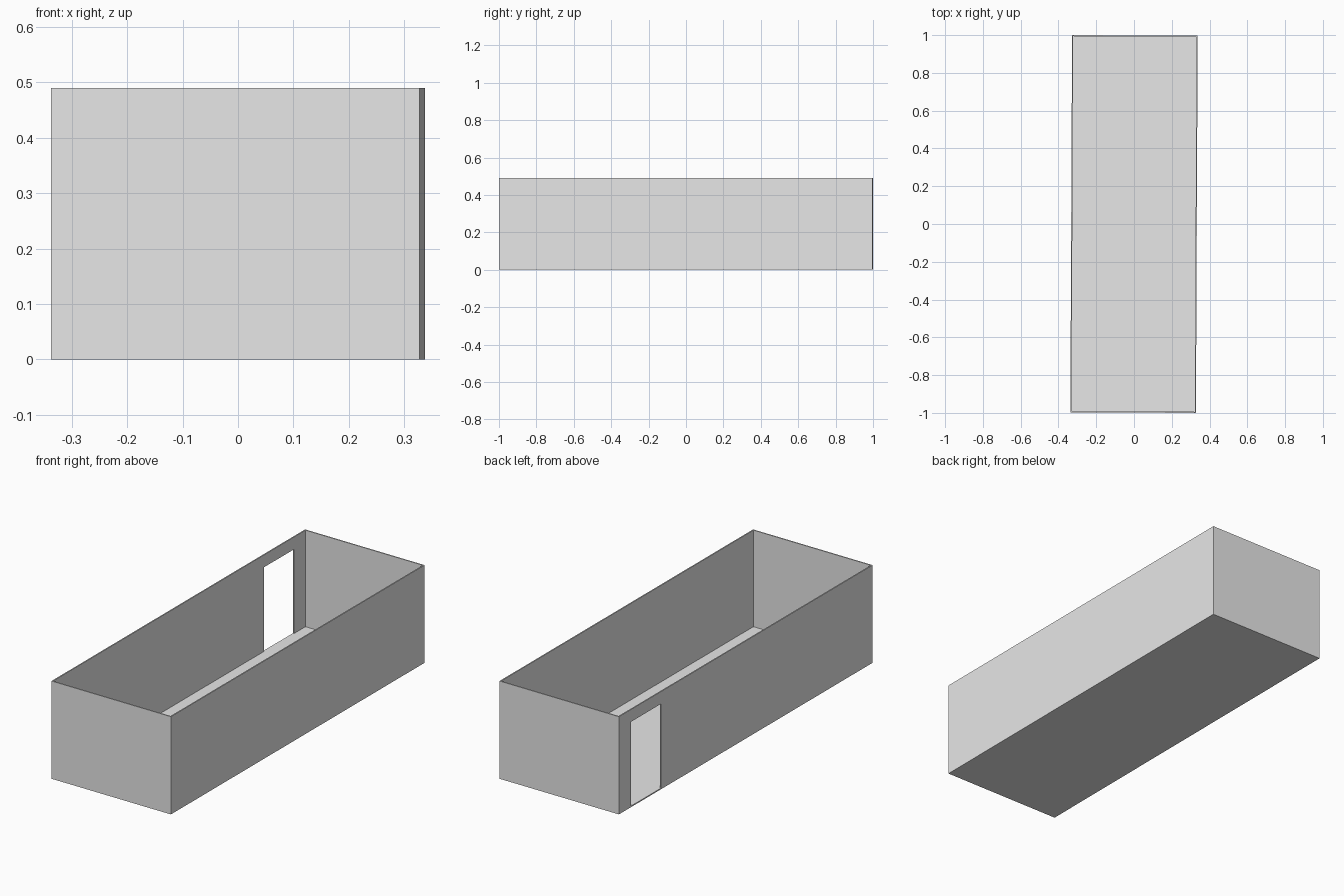
import bpy
from mathutils import Matrix, Vector

cube = bpy.data.objects.get("Cube")
if cube:
    bpy.data.objects.remove(cube, do_unlink=True)

WIDTH, LENGTH, HEIGHT = 0.665, 1.997, 0.49
WALL = 0.006          # thickness of walls and floor
TURN = Matrix.Rotation(-0.0046, 4, 'Z')   # the box sits slightly askew

grey = bpy.data.materials.new("light grey")
grey.use_nodes = True
grey.diffuse_color = (0.8, 0.8, 0.8, 1)
grey.node_tree.nodes["Principled BSDF"].inputs["Base Color"].default_value = (0.8, 0.8, 0.8, 1)


def box(name, low, high):
    """Axis-aligned box between two corners, turned with the model."""
    low, high = Vector(low), Vector(high)
    bpy.ops.mesh.primitive_cube_add(size=1)
    obj = bpy.context.object
    obj.name = name
    place = Matrix.Translation((low + high) / 2) @ Matrix.Diagonal((*(high - low), 1))
    obj.data.transform(TURN @ place)
    obj.data.materials.append(grey)
    return obj


def cut(target, cutter):
    mod = target.modifiers.new("cut", 'BOOLEAN')
    mod.operation = 'DIFFERENCE'
    mod.solver = 'EXACT'
    mod.object = cutter
    cutter.hide_render = True
    bpy.context.view_layer.objects.active = target
    bpy.ops.object.modifier_apply(modifier=mod.name)
    bpy.data.objects.remove(cutter, do_unlink=True)


# Outer body with floor and four walls
x, y = WIDTH / 2, LENGTH / 2
shell = box("room_shell", (-x, -y, 0), (x, y, HEIGHT))

# Open interior
cut(shell, box("interior_cutter", (-x + WALL, -y + WALL, WALL), (x - WALL, y - WALL, HEIGHT + 0.1)))

# Doorway near the back of the -x wall
cut(shell, box("doorway_cutter", (-x - 0.1, 0.667, WALL), (-x + 0.1, 0.903, 0.428)))
